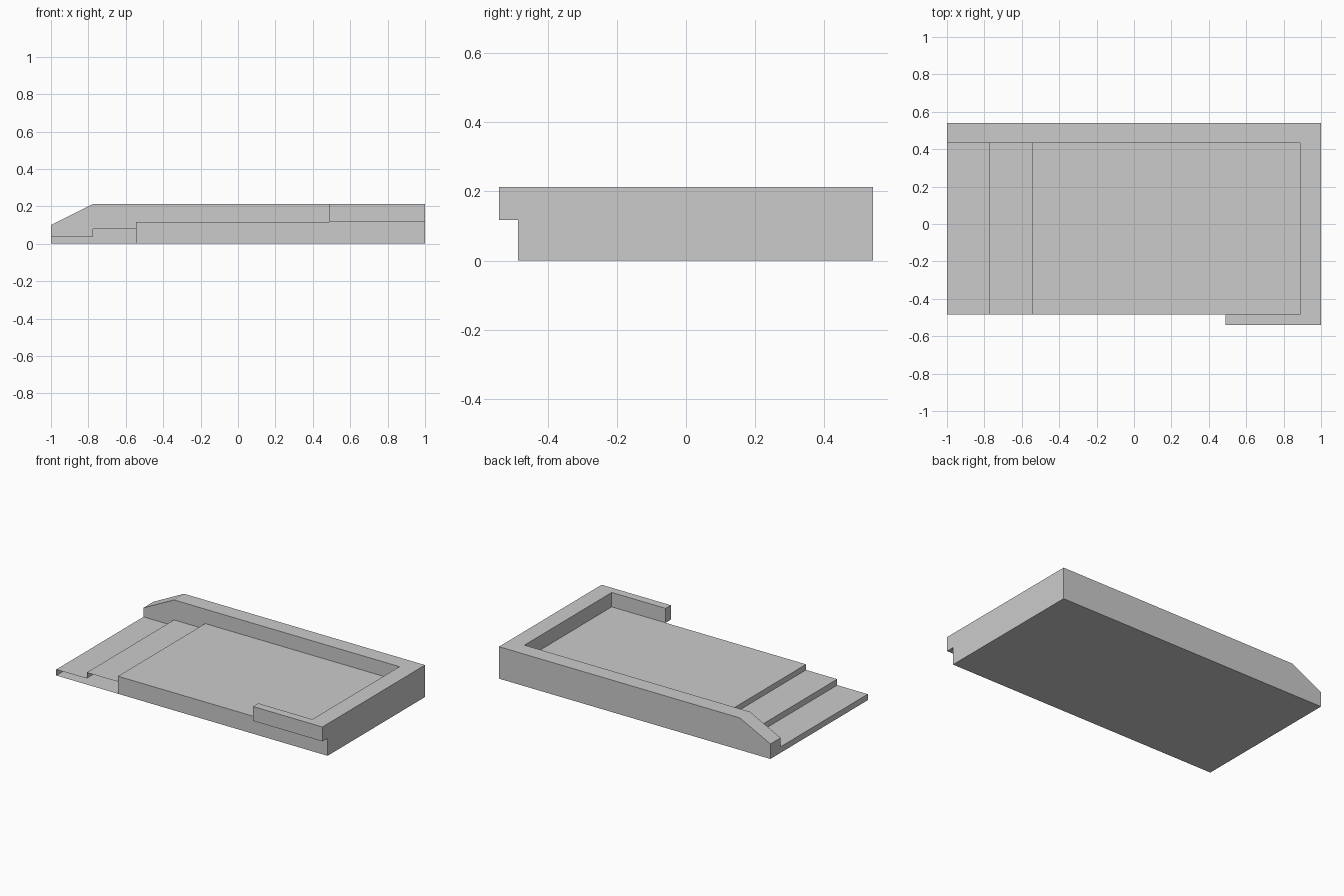
import bpy, bmesh
from mathutils import Vector

if "Cube" in bpy.data.objects:
    bpy.data.objects.remove(bpy.data.objects["Cube"])

TOP, DECK, MID, LOW, NOSE = 0.213, 0.117, 0.08, 0.04, 0.10
FRONT, LIP, INNER, BACK = -0.485, -0.54, 0.433, 0.54
X1, X2, XL, XR = -0.775, -0.545, 0.49, 0.887
AXIS = {'x': 0, 'y': 1, 'z': 2}


def build(name, faces):
    """Make one object from flat faces; each is (points, outward direction)."""
    bm = bmesh.new()
    for pts, out in faces:
        f = bm.faces.new([bm.verts.new(p) for p in pts])
        f.normal_update()
        if f.normal.dot(Vector(out)) < 0:
            f.normal_flip()
    bmesh.ops.remove_doubles(bm, verts=bm.verts, dist=1e-5)
    me = bpy.data.meshes.new(name)
    bm.to_mesh(me)
    bm.free()
    ob = bpy.data.objects.new(name, me)
    bpy.context.collection.objects.link(ob)


def flat(axis, at, pts, sign):
    """Face lying in the plane axis = at, outline given in the other two axes."""
    i = AXIS[axis]
    out = [0, 0, 0]
    out[i] = sign
    return [tuple(p[:i]) + (at,) + tuple(p[i:]) for p in pts], out


def rect(axis, at, a0, a1, b0, b1, sign):
    return flat(axis, at, [(a0, b0), (a1, b0), (a1, b1), (a0, b1)], sign)


# Stepped floor: treads and risers swept across the width, open under the low steps
steps = [(-1, 0), (-1, LOW), (X1, LOW), (X1, MID), (X2, MID), (X2, DECK), (XR, DECK)]
floor = []
for (xa, za), (xb, zb) in zip(steps, steps[1:]):
    out = (-1, 0, 0) if xa == xb else (0, 0, 1)
    floor.append(([(xa, FRONT, za), (xb, FRONT, zb), (xb, INNER, zb), (xa, INNER, za)], out))
floor.append(rect('z', 0, -1, 1, FRONT, BACK, -1))
floor.append(rect('y', FRONT, X2, 1, 0, DECK, -1))
build("stepped_floor", floor)

# Surrounding wall: sloped at the low end, with an overhanging front lip
slope = [(-1, NOSE), (X1, TOP)]
wall = [
    flat('y', BACK, [(-1, 0)] + slope + [(1, TOP), (1, 0)], 1),
    flat('y', INNER, slope + [(XR, TOP)] + steps[:0:-1], -1),
    rect('x', -1, INNER, BACK, 0, NOSE, -1),
    ([(-1, INNER, NOSE), (X1, INNER, TOP), (X1, BACK, TOP), (-1, BACK, NOSE)], (-1, 0, 1)),
    flat('z', TOP, [(X1, BACK), (1, BACK), (1, LIP), (XL, LIP), (XL, FRONT),
                    (XR, FRONT), (XR, INNER), (X1, INNER)], 1),
    flat('x', 1, [(BACK, 0), (BACK, TOP), (LIP, TOP), (LIP, DECK), (FRONT, DECK), (FRONT, 0)], 1),
    rect('x', XR, FRONT, INNER, DECK, TOP, -1),
    rect('y', FRONT, XL, XR, DECK, TOP, 1),
    rect('y', LIP, XL, 1, DECK, TOP, -1),
    rect('x', XL, LIP, FRONT, DECK, TOP, -1),
    rect('z', DECK, XL, 1, LIP, FRONT, -1),
]
build("surrounding_wall", wall)
